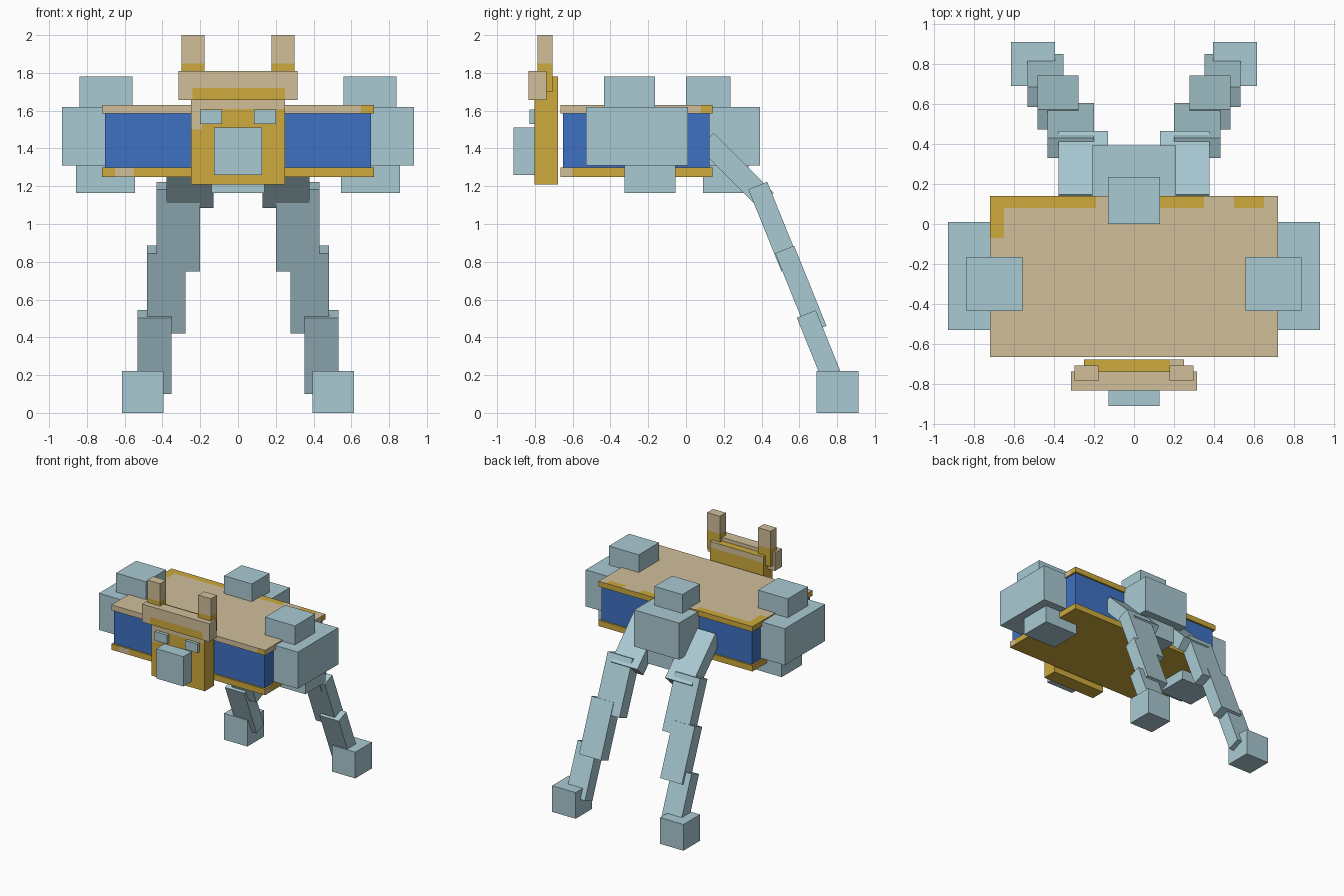
import bpy, bmesh, math
from mathutils import Matrix, Vector

cube = bpy.data.objects.get("Cube")
if cube:
    bpy.data.objects.remove(cube, do_unlink=True)


def material(name, rgb):
    """Flat material from an sRGB triple."""
    lin = [((c / 255 + 0.055) / 1.055) ** 2.4 for c in rgb] + [1.0]
    m = bpy.data.materials.new(name)
    m.use_nodes = True
    m.diffuse_color = lin
    m.node_tree.nodes["Principled BSDF"].inputs["Base Color"].default_value = lin
    return m


steel = material("pale blue", (170, 202, 211))
blue = material("deep blue", (62, 113, 195))
gold = material("gold", (205, 170, 60))
tan = material("tan", (209, 191, 154))


def box(name, x, y, z, mats, cuts=(), rule=None, place=None):
    """Box from ranges; cuts are (axis, value) planes, rule picks a material."""
    bm = bmesh.new()
    bmesh.ops.create_cube(bm, size=1)
    size = Vector((x[1] - x[0], y[1] - y[0], z[1] - z[0]))
    mid = Vector((x[0] + x[1], y[0] + y[1], z[0] + z[1])) / 2
    for v in bm.verts:
        v.co = v.co * size + mid
    for axis, value in cuts:
        co, no = Vector(), Vector()
        co[axis], no[axis] = value, 1
        geom = bm.verts[:] + bm.edges[:] + bm.faces[:]
        bmesh.ops.bisect_plane(bm, geom=geom, plane_co=co, plane_no=no)
    bm.normal_update()
    if rule:
        for f in bm.faces:
            f.material_index = int(rule(f.calc_center_median(), f.normal))
    if place:
        bm.transform(place)
    me = bpy.data.meshes.new(name)
    bm.to_mesh(me)
    bm.free()
    for m in mats:
        me.materials.append(m)
    ob = bpy.data.objects.new(name, me)
    bpy.context.collection.objects.link(ob)
    return ob


def pair(name, x, y, z, mats, **kw):
    """Mirrored left and right boxes."""
    box("left_" + name, x, y, z, mats, **kw)
    box("right_" + name, (-x[1], -x[0]), y, z, mats, **kw)


# Worn gold edges on the top plate
def top_worn(c, n):
    if n.z > 0.5:
        rear = c.y > 0.08 and (c.x < -0.19 or 0.13 < c.x < 0.35 or 0.5 < c.x < 0.65)
        return rear or (c.x < -0.65 and c.y > -0.07)
    if n.y < -0.5:
        return c.x > 0.65
    if n.x > 0.5:
        return c.y > 0.08
    return True


# Small tan patches on the bottom plate
def bottom_worn(c, n):
    return (n.y < -0.5 and -0.65 < c.x < -0.55) or (n.x > 0.5 and c.y < -0.6)


# Body and its plates
box("body", (-0.705, 0.705), (-0.65, 0.125), (1.29, 1.59), [blue])
box("top_plate", (-0.72, 0.72), (-0.665, 0.14), (1.585, 1.63), [tan, gold],
    [(0, v) for v in (-0.65, -0.19, 0.13, 0.35, 0.5, 0.65)] + [(1, -0.07), (1, 0.08)],
    top_worn)
box("bottom_plate", (-0.72, 0.72), (-0.665, 0.14), (1.25, 1.3), [gold, tan],
    [(0, -0.65), (0, -0.55), (1, -0.6)], bottom_worn)

# Side pods with caps above and below
pair("pod", (0.4, 0.932), (-0.53, 0.01), (1.31, 1.62), [steel])
pair("pod_cap", (0.558, 0.838), (-0.435, -0.165), (1.5, 1.78), [steel])
pair("pod_foot", (0.545, 0.858), (-0.325, -0.055), (1.165, 1.4), [steel])

# Rear pod
box("rear_pod", (-0.21, 0.21), (-0.1, 0.393), (1.31, 1.62), [steel])
box("rear_pod_cap", (-0.13, 0.13), (0, 0.235), (1.5, 1.78), [steel])
box("rear_pod_foot", (-0.14, 0.14), (0.09, 0.33), (1.165, 1.4), [steel])

# Legs: x range, front top corner (y, z), tilt, thickness, length
segments = {
    "hip": ((0.13, 0.378), (0.067, 1.403), 45, 0.113, 0.45),
    "thigh": ((0.2, 0.432), (0.33, 1.183), 22, 0.108, 0.468),
    "shin": ((0.278, 0.482), (0.472, 0.845), 22, 0.108, 0.458),
    "ankle": ((0.352, 0.533), (0.587, 0.503), 22, 0.108, 0.435),
}
for name, (x, (y, z), tilt, thick, length) in segments.items():
    place = Matrix.Translation((0, y, z)) @ Matrix.Rotation(math.radians(tilt), 4, 'X')
    pair(name, x, (0, thick), (-length, 0), [steel], place=place)
pair("foot", (0.395, 0.615), (0.69, 0.912), (0, 0.222), [steel])

# Head with a worn upper part
box("head", (-0.25, 0.25), (-0.802, -0.678), (1.21, 1.78), [gold, tan],
    [(2, 1.5), (2, 1.61), (2, 1.73), (0, -0.19), (0, 0.18)],
    lambda c, n: (n.y < -0.5 and (c.z > 1.61 or (c.z > 1.5 and c.x < -0.19)))
    or (n.z > 0.5 and c.x > 0.18) or (n.y > 0.5 and c.z > 1.73))
box("brow", (-0.315, 0.315), (-0.833, -0.738), (1.657, 1.81), [tan, gold],
    [(2, 1.72), (0, -0.24), (0, 0.25)],
    lambda c, n: n.z < -0.5 or (n.y < -0.5 and c.z < 1.72 and -0.24 < c.x < 0.25))
pair("horn", (0.178, 0.298), (-0.787, -0.708), (1.7, 2.0), [tan, gold],
     cuts=[(2, 1.85)], rule=lambda c, n: c.z < 1.85)
pair("eye", (0.085, 0.2), (-0.828, -0.75), (1.53, 1.605), [steel])
box("snout", (-0.127, 0.127), (-0.912, -0.75), (1.26, 1.512), [steel])
